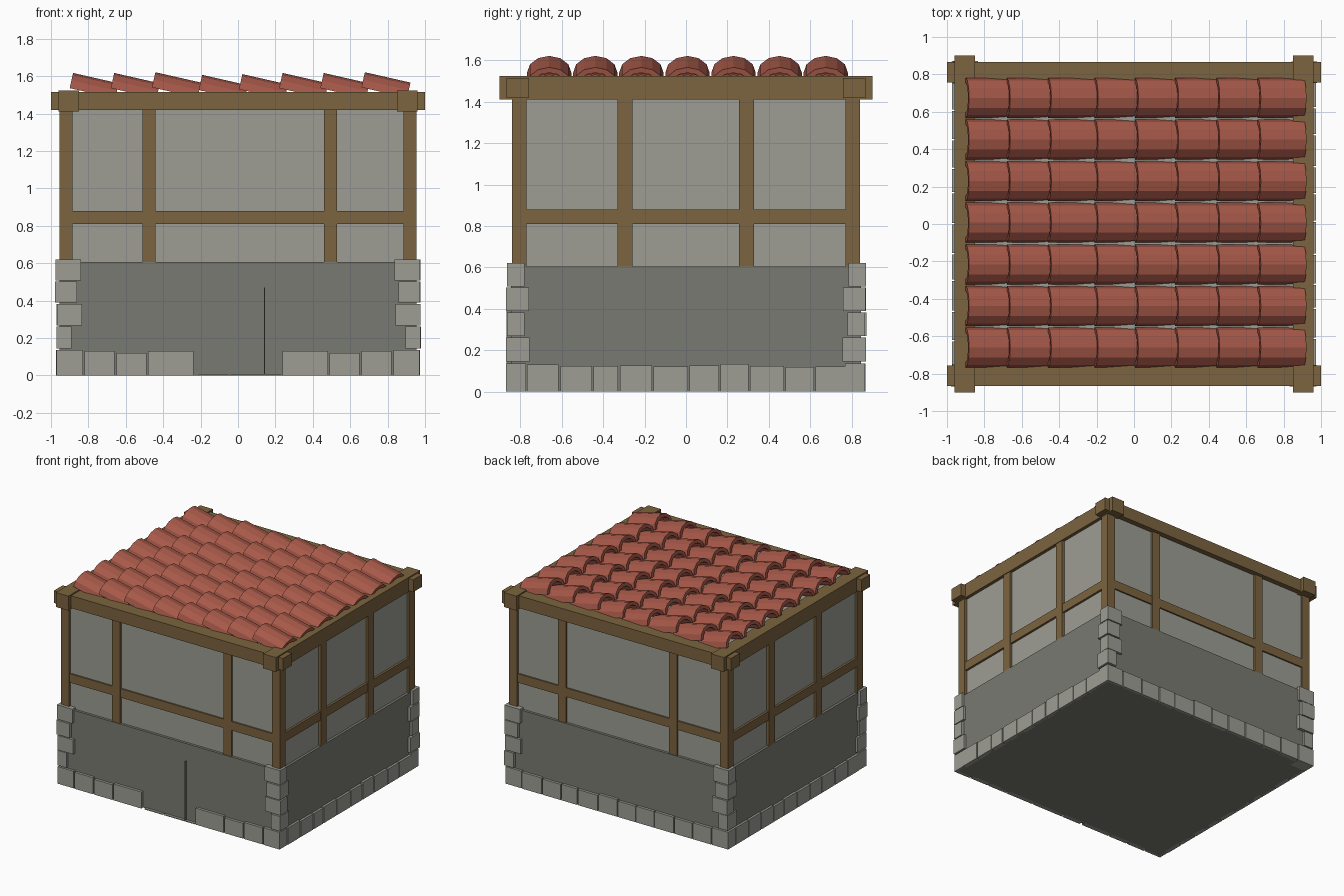
import bpy, bmesh, math, random
from mathutils import Matrix, Vector

if "Cube" in bpy.data.objects:
    bpy.data.objects.remove(bpy.data.objects["Cube"])

random.seed(4)


def material(name, rgb):
    m = bpy.data.materials.new(name)
    m.diffuse_color = (*rgb, 1)
    m.use_nodes = True
    m.node_tree.nodes["Principled BSDF"].inputs["Base Color"].default_value = m.diffuse_color
    return m


WOOD = material("wood", (0.20, 0.127, 0.05))
CLAY = material("clay", (0.38, 0.098, 0.065))
STONE = material("stone", (0.34, 0.34, 0.30))
WALL = material("wall_grey", (0.195, 0.195, 0.17))


def finish(name, bm, mat):
    bmesh.ops.recalc_face_normals(bm, faces=bm.faces)
    me = bpy.data.meshes.new(name)
    bm.to_mesh(me)
    bm.free()
    me.materials.append(mat)
    ob = bpy.data.objects.new(name, me)
    bpy.context.collection.objects.link(ob)
    return ob


def boxes(name, spans, mat):
    """One object from boxes given as (x0, x1, y0, y1, z0, z1)."""
    bm = bmesh.new()
    for x0, x1, y0, y1, z0, z1 in spans:
        size = Matrix.Diagonal((x1 - x0, y1 - y0, z1 - z0, 1))
        mid = Vector((x0 + x1, y0 + y1, z0 + z1)) / 2
        bmesh.ops.create_cube(bm, size=1, matrix=Matrix.Translation(mid) @ size)
    return finish(name, bm, mat)


def around(c, s, a, b):
    """Ordered span from outer coordinate a to inner b on side s of centre c."""
    return tuple(sorted((c + s * a, c + s * b)))


# Walls: dark stone base and inset plaster storey
boxes("lower_wall", [(-0.955, 0.955, -0.845, 0.845, 0, 0.605)], WALL)
boxes("plaster_wall", [(-0.935, 0.935, -0.825, 0.825, 0.6, 1.505)], STONE)

# Timber frame: corner posts, studs, rails
posts, rails = [], []
for sy in (-1, 1):
    fy = around(0, sy, 0.84, 0.77)
    for sx in (-1, 1):
        posts.append((*around(0, sx, 0.955, 0.885), *fy, 0.605, 1.43))
    for x in (-0.475, 0.495):
        posts.append((x - 0.035, x + 0.035, *fy, 0.605, 1.43))
    rails.append((-0.9, 0.9, *around(0, sy, 0.837, 0.78), 0.81, 0.88))
for sx in (-1, 1):
    fx = around(0, sx, 0.955, 0.885)
    for y in (-0.295, 0.293):
        posts.append((*fx, y - 0.036, y + 0.036, 0.605, 1.43))
    rails.append((*around(0, sx, 0.952, 0.89), -0.8, 0.8, 0.81, 0.88))
boxes("posts", posts, WOOD)
boxes("rails", rails, WOOD)

# Crossing beams under the roof
boxes("long_beams", [(-1, 1, *around(0, s, 0.867, 0.757), 1.418, 1.515)
                     for s in (-1, 1)], WOOD)
boxes("cross_beams", [(*around(0, s, 0.96, 0.85), -0.9, 0.9, 1.41, 1.524)
                      for s in (-1, 1)], WOOD)

# Corner quoins with alternating leg lengths: z0, z1, x length, y length
courses = [(0, 0.135, 0.14, 0.095), (0.145, 0.262, 0.08, 0.115),
           (0.268, 0.382, 0.135, 0.085), (0.39, 0.502, 0.115, 0.11),
           (0.508, 0.621, 0.135, 0.085)]
quoins = []
for sx in (-1, 1):
    for sy in (-1, 1):
        for z0, z1, lx, ly in courses:
            ox = 0.972 + random.uniform(-0.005, 0.006)
            oy = 0.867 + random.uniform(-0.004, 0.004)
            quoins.append((*around(0, sx, ox, ox - lx), *around(0, sy, oy, oy - ly), z0, z1))
boxes("corner_quoins", quoins, STONE)

# Row of footing stones, with a doorway gap and low sill at the front
front = [(0.66, 0.82, 0.13), (0.49, 0.65, 0.12), (0.237, 0.48, 0.13)]
footing = [(*around(0, s, a, b), -0.866, -0.83, 0, h)
           for s in (-1, 1) for a, b, h in front]
footing += [(-0.21, -0.05, -0.866, -0.83, 0, 0.006), (-0.04, 0.23, -0.866, -0.83, 0, 0.006)]


def stone_row(a, b, n):
    step = (b - a) / n
    cuts = [a] + [a + i * step + random.uniform(-0.015, 0.015) for i in range(1, n)] + [b]
    return [(p + 0.004, q - 0.004, random.uniform(0.12, 0.135))
            for p, q in zip(cuts, cuts[1:])]


for a, b, h in stone_row(-0.83, 0.83, 10):
    footing.append((a, b, 0.83, 0.866, 0, h))
for s in (-1, 1):
    for a, b, h in stone_row(-0.772, 0.772, 10):
        footing.append((*around(0, s, 0.973, 0.94), a, b, 0, h))
boxes("footing_stones", footing, STONE)
boxes("door_edge", [(0.138, 0.144, -0.866, -0.84, 0, 0.47)], WALL)

# Barrel roof tiles: hollow faceted arch, overlapped in sloping rows
SEGS, LENGTH = 6, 0.25


def arch(width, height):
    pts = []
    for i in range(SEGS + 1):
        t = math.pi * i / SEGS
        pts.append((width * math.cos(t), height * math.sin(t)))
    return pts


def add_tile(bm, matrix):
    outer, inner = arch(0.107, 0.083), arch(0.08, 0.056)
    loop = outer + inner[::-1]
    ends = [[bm.verts.new(matrix @ Vector((x, y, z))) for y, z in loop] for x in (0, LENGTH)]
    n, m = len(loop), SEGS
    for i in range(n):
        j = (i + 1) % n
        bm.faces.new((ends[0][i], ends[0][j], ends[1][j], ends[1][i]))
    for e in ends:
        for i in range(m):
            bm.faces.new((e[i], e[i + 1], e[n - 2 - i], e[n - 1 - i]))


starts = [-0.90, -0.68, -0.46, -0.21, 0.005, 0.22, 0.44, 0.66]
lifts = [0, 0, 0.004, -0.01, -0.006, 0, 0, 0.004]
bm = bmesh.new()
for row in range(7):
    y = 0.007 + (row - 3) * 0.2225
    for x, dz in zip(starts, lifts):
        add_tile(bm, Matrix.Translation((x, y, 1.536 + dz))
                 @ Matrix.Rotation(math.radians(12.8), 4, 'Y'))
finish("roof_tiles", bm, CLAY)
